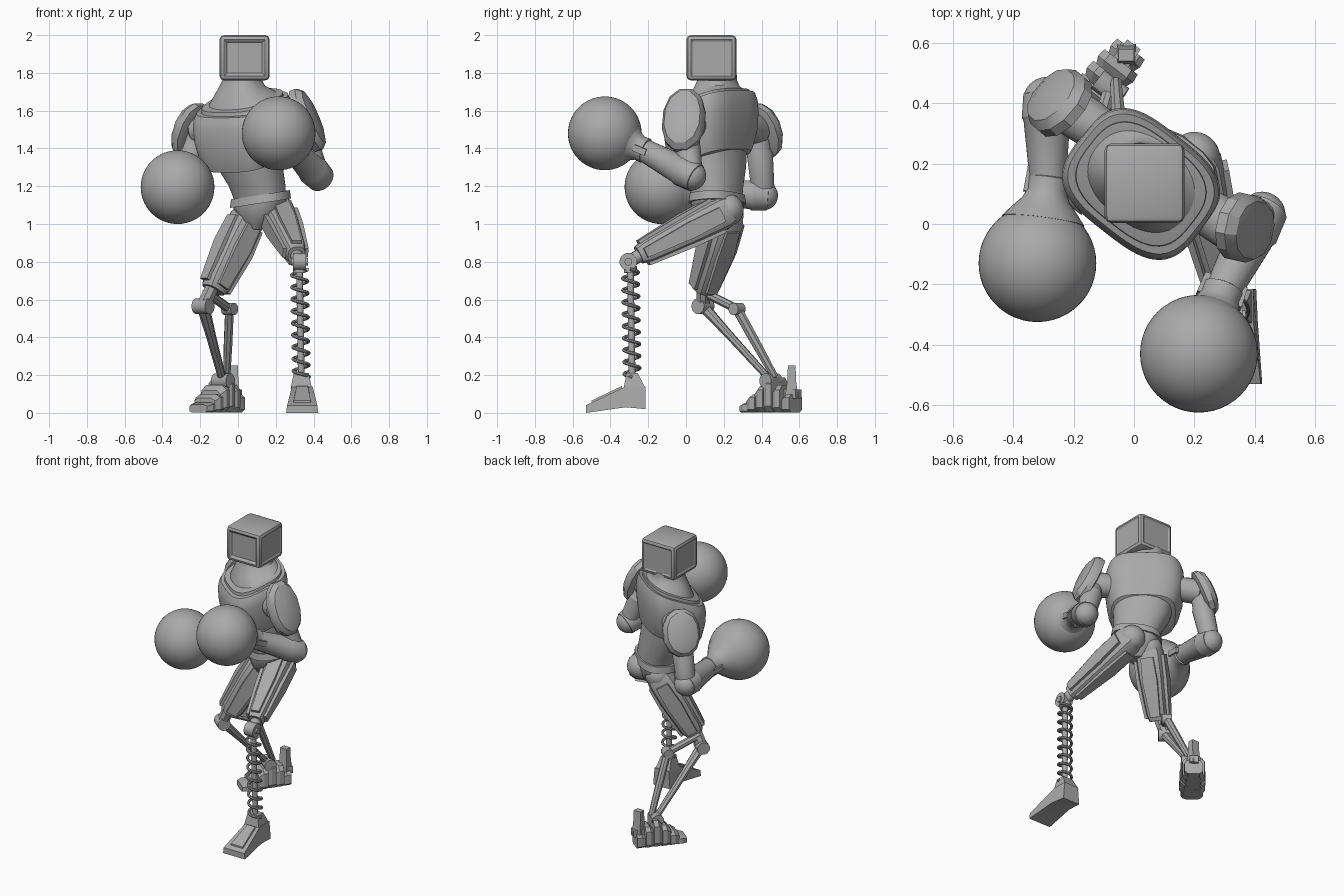
import bpy, bmesh
from math import sin, cos, pi, radians
from mathutils import Matrix, Vector

if "Cube" in bpy.data.objects:
    bpy.data.objects.remove(bpy.data.objects["Cube"])

grey = bpy.data.materials.new("plain grey")
grey.use_nodes = True
grey.diffuse_color = (0.4, 0.4, 0.4, 1)
grey.node_tree.nodes["Principled BSDF"].inputs["Base Color"].default_value = (0.4, 0.4, 0.4, 1)
parts = []


def finish(name, bm):
    bmesh.ops.recalc_face_normals(bm, faces=bm.faces)
    mesh = bpy.data.meshes.new(name)
    bm.to_mesh(mesh)
    bm.free()
    mesh.materials.append(grey)
    ob = bpy.data.objects.new(name, mesh)
    bpy.context.collection.objects.link(ob)
    parts.append(ob)
    return ob


def loft(name, mat, rings, sides=32, power=2.0):
    """Rings: height, rx, ry, then optional x and y offset, y tilt, x tilt."""
    bm = bmesh.new()
    loops = []
    for ring in rings:
        h, rx, ry, ox, oy, ty, tx = (list(ring) + [0] * 4)[:7]
        loop = []
        for i in range(sides):
            a = 2 * pi * (i + 0.5) / sides
            c, s = cos(a), sin(a)
            x = rx * abs(c) ** (2 / power) * (1 if c > 0 else -1)
            y = ry * abs(s) ** (2 / power) * (1 if s > 0 else -1)
            loop.append(bm.verts.new(mat @ Vector((x + ox, y + oy, h + ty * y + tx * x))))
        loops.append(loop)
    for a, b in zip(loops, loops[1:]):
        for i in range(sides):
            j = (i + 1) % sides
            bm.faces.new((a[i], a[j], b[j], b[i]))
    bm.faces.new(loops[0])
    bm.faces.new(loops[-1])
    return finish(name, bm)


def frame(p, q):
    """Matrix at p with z toward q and y as close to up as possible."""
    p, q = Vector(p), Vector(q)
    z = (q - p).normalized()
    up = Vector((0, 0, 1)) if abs(z.z) < 0.95 else Vector((0, -1, 0))
    y = (up - z * up.dot(z)).normalized()
    x = y.cross(z)
    return Matrix.Translation(p) @ Matrix((x, y, z)).transposed().to_4x4(), (q - p).length


def limb(name, p, q, rings, sides=20, power=2.0):
    """Loft between two points; ring heights are fractions of the length."""
    mat, length = frame(p, q)
    return loft(name, mat, [(r[0] * length, *r[1:]) for r in rings], sides, power)


def rod(name, p, q, r, sides=16):
    return limb(name, p, q, [(0, r, r), (1, r, r)], sides)


def ball(name, c, r):
    bm = bmesh.new()
    bmesh.ops.create_uvsphere(bm, u_segments=48, v_segments=28, radius=r,
                              matrix=Matrix.Translation(c))
    return finish(name, bm)


def between(p, q, t):
    return Vector(p).lerp(Vector(q), t)


# Head: bevelled box with inset panels and a screen
bm = bmesh.new()
bmesh.ops.create_cube(bm, size=1, matrix=Matrix.Translation((0.035, 0.135, 1.88))
                      @ Matrix.Diagonal((0.265, 0.265, 0.24, 1)))
bmesh.ops.bevel(bm, geom=bm.edges[:], offset=0.024, segments=2, profile=0.5, affect='EDGES')
bm.normal_update()
panels = [f for f in bm.faces if f.calc_area() > 0.02 and abs(f.normal.z) < 0.5]
bmesh.ops.inset_individual(bm, faces=panels, thickness=0.014, depth=-0.006)
front = [f for f in panels if f.normal.y < -0.5]
bmesh.ops.inset_individual(bm, faces=front, thickness=0.008, depth=-0.008)
finish("head", bm)

# Torso, turned toward the model's right
T = Matrix.Translation((0.06, 0.18, 0)) @ Matrix.Rotation(radians(-38), 4, 'Z')
loft("neck", T, [(1.56, 0.205, 0.155, 0, -0.055, 0.4), (1.65, 0.2, 0.15, 0, -0.05, 0.4),
                 (1.69, 0.16, 0.13, -0.01, -0.045, 0.25), (1.725, 0.122, 0.112, -0.02, -0.04, 0.1),
                 (1.76, 0.102, 0.1, -0.02, -0.035), (1.79, 0.1, 0.1, -0.02, -0.035)], 48, 2.3)
loft("chest", T, [(1.33, 0.185, 0.145, 0.01, -0.04, 0.38), (1.335, 0.205, 0.165, 0.01, -0.045, 0.38),
                  (1.38, 0.225, 0.18, 0.005, -0.055, 0.3), (1.46, 0.243, 0.195, 0, -0.06, 0.2),
                  (1.55, 0.252, 0.2, 0, -0.06, 0.25), (1.6, 0.248, 0.195, 0, -0.06, 0.35),
                  (1.635, 0.235, 0.182, 0, -0.06, 0.4)], 64, 3.2)
loft("collar", T, [(1.62, 0.215, 0.165, 0, -0.06, 0.4), (1.655, 0.212, 0.162, 0, -0.06, 0.4),
                   (1.658, 0.19, 0.142, 0, -0.06, 0.4)], 48, 3)
loft("abdomen", T, [(1.12, 0.14, 0.115, 0.055, 0.025), (1.2, 0.155, 0.125, 0.045, 0.01),
                    (1.3, 0.18, 0.145, 0.02, -0.02), (1.42, 0.2, 0.155, 0.01, -0.04)], 40, 2.3)
loft("belt", T, [(1.11, 0.165, 0.13, 0.055, 0.025, 0.1, 0.12),
                 (1.155, 0.158, 0.125, 0.055, 0.025, 0.1, 0.12)], 16, 2.5)
loft("pelvis", T, [(0.97, 0.04, 0.06, 0.05, 0.02), (1.02, 0.09, 0.1, 0.05, 0.025),
                   (1.08, 0.14, 0.12, 0.055, 0.025), (1.13, 0.152, 0.122, 0.055, 0.025)], 16, 2.5)


# Arms with shoulder pads and ball gloves
def arm(side, shoulder, elbow, wrist, glove, pad, normal, rx, ry):
    n = Vector(normal).normalized()
    inner = T @ Vector((0.19 if side == "left" else -0.19, 0, 1.52))
    limb(side + "_shoulder_joint", inner, shoulder, [(0, 0.07, 0.07), (0.5, 0.08, 0.08),
                                                   (1, 0.08, 0.08), (1.15, 0.055, 0.055)])
    limb(side + "_shoulder_pad", pad, Vector(pad) + n,
         [(-0.045, rx * 0.75, ry * 0.75), (-0.035, rx, ry), (0, rx, ry),
          (0.03, rx * 0.85, ry * 0.85), (0.045, rx * 0.5, ry * 0.55)], 12, 2.2)
    limb(side + "_upper_arm", shoulder, elbow,
         [(0, 0.06, 0.06), (0.3, 0.062, 0.062), (0.35, 0.07, 0.07), (0.9, 0.062, 0.062)])
    ball(side + "_elbow", elbow, 0.077)
    limb(side + "_forearm", elbow, wrist,
         [(-0.1, 0.06, 0.06), (-0.08, 0.077, 0.077), (0.2, 0.084, 0.084), (0.24, 0.078, 0.078),
          (1, 0.06, 0.06)])
    limb(side + "_cuff", wrist, glove,
         [(-0.1, 0.058, 0.058), (-0.08, 0.068, 0.068), (0.08, 0.066, 0.066), (0.2, 0.08, 0.08),
          (0.32, 0.108, 0.108), (0.46, 0.138, 0.138)], 32)
    for k in (-1, 1):
        limb(side + "_cuff_strap", wrist, glove, [(-0.2, 0.012, 0.02, k * 0.064),
                                                  (0.12, 0.012, 0.02, k * 0.068)], 4, 6)
    ball(side + "_glove", glove, 0.195)


arm("right", (-0.22, 0.38, 1.5), (-0.29, 0.41, 1.15), (-0.285, 0.13, 1.17), (-0.32, -0.13, 1.195),
    (-0.255, 0.41, 1.5), (-0.7, 0.6, 0.4), 0.12, 0.155)
arm("left", (0.32, -0.01, 1.53), (0.425, 0.03, 1.255), (0.29, -0.23, 1.395), (0.215, -0.43, 1.48),
    (0.375, -0.015, 1.555), (0.9, -0.2, 0.4), 0.115, 0.18)


# Thighs with raised armour strips
def thigh(side, hip, end, a, b, c):
    ball(side + "_hip", hip, 0.085)
    limb(side + "_thigh", hip, end, [(-0.08, a * 0.7, a * 0.75), (0.05, a, a), (0.4, b, b * 1.05),
                                     (0.9, c, c * 1.1), (1, c * 0.8, c * 0.85)], 12, 2.8)
    for k in (-1, 1):
        limb(side + "_thigh_side_plate", hip, end,
             [(0.1, 0.014, a * 0.5, k * a), (0.45, 0.014, b * 0.6, k * b),
              (0.95, 0.012, c * 0.5, k * c)], 4, 8)
        limb(side + "_thigh_edge_plate", hip, end,
             [(0.12, a * 0.5, 0.012, 0, k * a), (0.45, b * 0.6, 0.012, 0, k * b * 1.05),
              (0.95, c * 0.5, 0.01, 0, k * c * 1.1)], 4, 8)


thigh("right", (0.06, 0.22, 1.05), (-0.13, 0.09, 0.65), 0.088, 0.088, 0.07)
thigh("left", (0.2, 0.22, 1.075), (0.31, -0.25, 0.835), 0.09, 0.08, 0.058)

# Left knee and spring shin
knee = Vector((0.325, -0.305, 0.8))
rod("left_knee", knee - Vector((0.035, 0, 0)), knee + Vector((0.035, 0, 0)), 0.047)
rod("left_knee_pin", knee - Vector((0.045, 0, 0)), knee + Vector((0.045, 0, 0)), 0.02)
rod("left_knee_link", (0.31, -0.24, 0.835), knee, 0.035)
top, foot_top = Vector((0.325, -0.295, 0.79)), Vector((0.335, -0.285, 0.19))
rod("spring_core", top, foot_top, 0.018)
rod("spring_cap", between(top, foot_top, 0.02), between(top, foot_top, 0.08), 0.035)
curve = bpy.data.curves.new("spring", 'CURVE')
curve.dimensions = '3D'
curve.bevel_depth = 0.009
curve.bevel_resolution = 2
curve.use_fill_caps = True
line = curve.splines.new('POLY')
steps, turns = 180, 9
line.points.add(steps)
for i, pt in enumerate(line.points):
    t, a = i / steps, 2 * pi * turns * i / steps
    pt.co = (*(between(top, foot_top, 0.05 + 0.95 * t) + Vector((0.042 * cos(a), 0.042 * sin(a), 0))), 1)
helix = bpy.data.objects.new("spring_path", curve)
bpy.context.collection.objects.link(helix)
coil = bmesh.new()
coil.from_mesh(helix.to_mesh())
helix.to_mesh_clear()
bpy.data.objects.remove(helix)
finish("spring", coil)


# Left foot: side outline with a half width at each corner
def outline(name, x, points):
    bm = bmesh.new()
    sides = [[bm.verts.new((x + k * w, y, z)) for y, z, w in points] for k in (-1, 1)]
    for s in sides:
        bm.faces.new(s)
    for i in range(len(points)):
        j = (i + 1) % len(points)
        bm.faces.new((sides[0][i], sides[0][j], sides[1][j], sides[1][i]))
    finish(name, bm)


outline("left_foot", 0.34, [(-0.215, 0.02, 0.065), (-0.32, 0.03, 0.07), (-0.53, 0, 0.085),
                            (-0.53, 0.04, 0.08), (-0.32, 0.14, 0.055), (-0.215, 0.14, 0.055)])
outline("left_ankle", 0.335, [(-0.215, 0.13, 0.056), (-0.33, 0.13, 0.056),
                              (-0.315, 0.21, 0.04), (-0.255, 0.21, 0.04)])
outline("left_foot_panel", 0.34, [(-0.34, 0.12, 0.035), (-0.5, 0.045, 0.05),
                                  (-0.5, 0.065, 0.045), (-0.34, 0.142, 0.03)])

# Right knee and twin rod shin
k1, k2, ankle = Vector((-0.185, 0.09, 0.565)), Vector((-0.045, 0.27, 0.55)), Vector((-0.08, 0.45, 0.17))
axis = T.to_3x3() @ Vector((1, 0, 0))
rod("right_knee", k1 - axis * 0.045, k1 + axis * 0.045, 0.042)
rod("right_knee_bracket", (-0.13, 0.09, 0.68), k1, 0.038, 8)
rod("right_upper_link", (-0.17, 0.09, 0.64), k2, 0.024, 8)
rod("right_rear_joint", k2 - axis * 0.032, k2 + axis * 0.032, 0.033)
limb("right_front_rod", k1, ankle, [(0, 0.035, 0.03), (0.4, 0.027, 0.022), (1, 0.022, 0.018)], 8)
limb("right_rear_rod", k2, ankle + Vector((0.02, 0.02, 0.02)),
     [(0, 0.024, 0.028), (0.5, 0.024, 0.026), (1, 0.02, 0.02)], 8)
rod("right_ankle", ankle - axis * 0.05, ankle + axis * 0.05, 0.04, 12)

# Right foot: stacked plates from heel to toe, and a heel fin
heel, toe = Vector((-0.01, 0.58, 0)), Vector((-0.205, 0.325, 0))
for i, (height, width) in enumerate(((0.1, 0.06), (0.15, 0.072), (0.19, 0.078),
                                     (0.15, 0.082), (0.1, 0.082), (0.055, 0.072))):
    h = height / 2
    limb("right_foot_plate", between(heel, toe, i / 6), between(heel, toe, (i + 1.15) / 6),
         [(0, width, h, 0, h), (0.5, width * 1.05, h, 0, h), (1, width * 0.85, h * 0.8, 0, h * 0.8)], 8, 4)
fin = between(heel, toe, 0.08)
limb("heel_fin", fin + Vector((0, 0, 0.08)), fin + Vector((0, 0, 0.25)),
     [(0, 0.035, 0.04), (0.5, 0.03, 0.026), (1, 0.028, 0.022)], 4, 8)
limb("heel_fin_foot", between(heel, toe, 0.3) + Vector((0, 0, 0.1)), heel + Vector((0.01, 0.015, 0.1)),
     [(0, 0.035, 0.03), (1, 0.03, 0.025)], 4, 8)

# Smooth shading with crisp edges
bpy.ops.object.select_all(action='DESELECT')
for ob in parts:
    ob.select_set(True)
bpy.context.view_layer.objects.active = parts[0]
bpy.ops.object.shade_smooth_by_angle(angle=radians(30))
